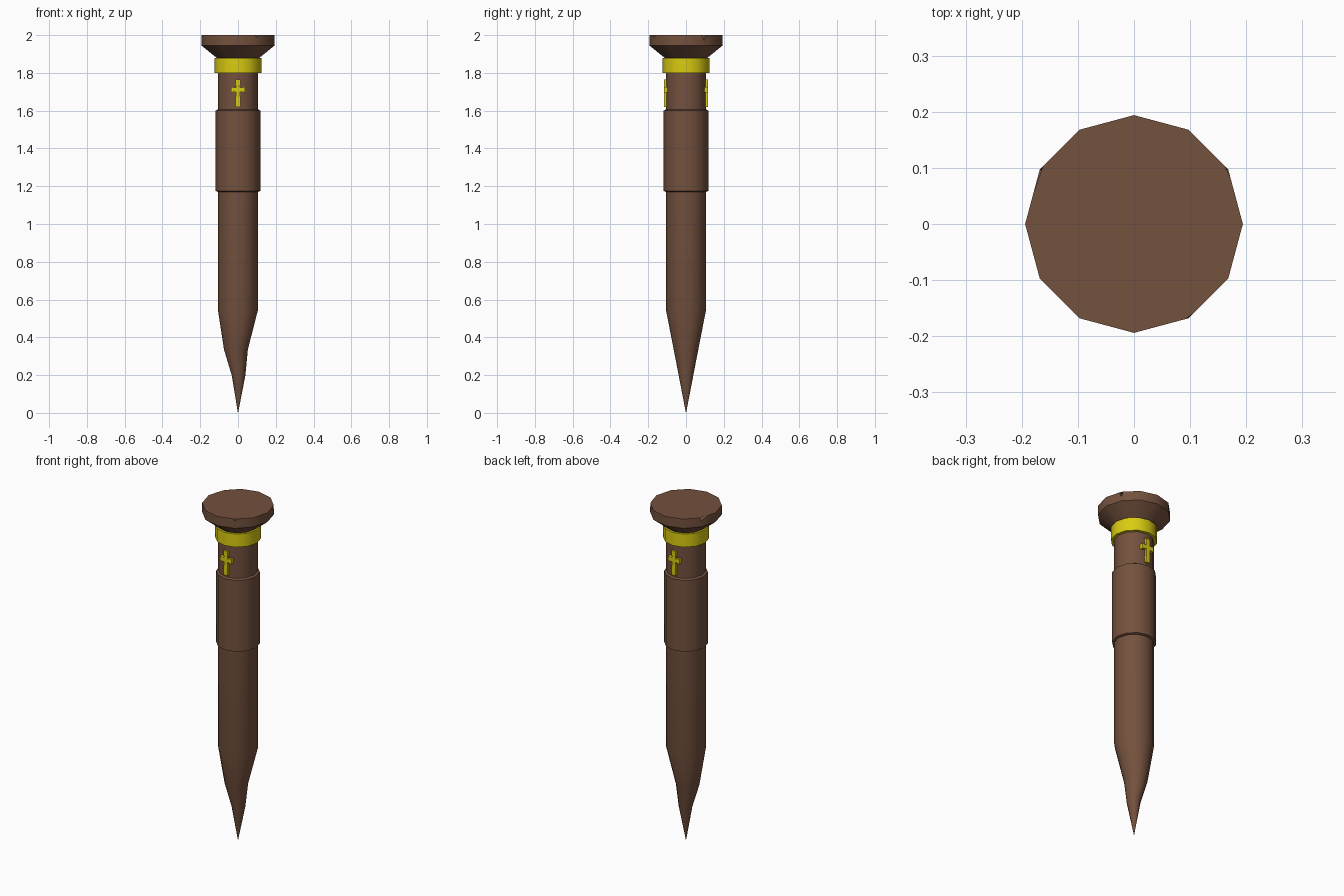
import bpy, bmesh, math
from mathutils import Vector

if "Cube" in bpy.data.objects:
    bpy.data.objects.remove(bpy.data.objects["Cube"])

SIDES = 12


def material(name, rgb):
    m = bpy.data.materials.new(name)
    m.diffuse_color = (*rgb, 1)
    m.use_nodes = True
    m.node_tree.nodes["Principled BSDF"].inputs["Base Color"].default_value = m.diffuse_color
    return m


WOOD = material("brown wood", (0.175, 0.083, 0.048))
GOLD = material("yellow gold", (0.70, 0.60, 0.006))


def finish(name, bm, mat, angle=40):
    bmesh.ops.recalc_face_normals(bm, faces=bm.faces)
    me = bpy.data.meshes.new(name)
    bm.to_mesh(me)
    bm.free()
    me.materials.append(mat)
    ob = bpy.data.objects.new(name, me)
    bpy.context.collection.objects.link(ob)
    bpy.ops.object.select_all(action='DESELECT')
    ob.select_set(True)
    bpy.context.view_layer.objects.active = ob
    bpy.ops.object.shade_smooth_by_angle(angle=math.radians(angle))
    return ob


def ring(bm, r, z, dx=0.0, sx=1.0):
    return [bm.verts.new((dx + sx * r * math.cos(2 * math.pi * i / SIDES),
                          r * math.sin(2 * math.pi * i / SIDES), z)) for i in range(SIDES)]


def bridge(bm, a, b):
    for i in range(len(a)):
        j = (i + 1) % len(a)
        bm.faces.new((a[i], a[j], b[j], b[i]))


def lathe(name, mat, profile):
    """Stack of rings (radius, z, x shift, x scale), capped at both ends; radius 0 is a tip."""
    bm = bmesh.new()
    rings = [ring(bm, *p) for p in profile]
    for a, b in zip(rings, rings[1:]):
        bridge(bm, a, b)
    bm.faces.new(rings[0])
    bm.faces.new(rings[-1])
    bmesh.ops.remove_doubles(bm, verts=bm.verts, dist=1e-5)
    return finish(name, bm, mat)


# Shaft with a slightly uneven carved point
lathe("shaft", WOOD, [(0.0005, 0), (0.039, 0.20, 0.003, 0.93), (0.065, 0.335, -0.011, 0.97),
                      (0.107, 0.55), (0.107, 1.89)])
# Thicker grip sleeve
lathe("grip", WOOD, [(0.107, 1.17), (0.118, 1.175), (0.118, 1.60), (0.107, 1.607)])
# Metal band below the head
lathe("band", GOLD, [(0.105, 1.80), (0.124, 1.80), (0.124, 1.878), (0.105, 1.878)])

# Head: flared disc whose rim is split at three corners
bm = bmesh.new()
neck = ring(bm, 0.107, 1.875)
low = ring(bm, 0.194, 1.945)
bm.faces.new(neck)
bridge(bm, neck, low)
# corner index: (inner tip, notch depth, gap before, gap after)
notches = {1: ((0.130, 0.077), 0.03, 0.015, 0.008),
           5: ((-0.085, 0.050), 0.018, 0.008, 0.045),
           10: ((0.080, -0.138), 0.012, 0.006, 0.012)}
corner = [Vector((v.co.x, v.co.y, 2.0)) for v in low]
top, start, end, mid = [], [], [], []
for i in range(SIDES):
    c = corner[i]
    if i in notches:
        tip, depth, before, after = notches[i]
        a = bm.verts.new(c + (corner[i - 1] - c).normalized() * before)
        b = bm.verts.new(c + (corner[(i + 1) % SIDES] - c).normalized() * after)
        t = bm.verts.new((*tip, 2.0))
        v = bm.verts.new(c - Vector((0, 0, depth)))
        bm.faces.new((a, v, t))
        bm.faces.new((v, b, t))
        top += [a, t, b]
        start.append([v, b])
        end.append([a, v])
    else:
        v = bm.verts.new(c)
        top.append(v)
        start.append([v])
        end.append([v])
for i in range(SIDES):
    j = (i + 1) % SIDES
    bm.faces.new([low[j], low[i]] + start[i] + end[j])
cap = bm.faces.new(top)
bmesh.ops.triangulate(bm, faces=[cap])
finish("head", bm, WOOD, 35)

# Crosses with flared arm ends, front and back
outline = [(0.011, 1.722), (0.038, 1.726), (0.038, 1.696), (0.011, 1.700), (0.014, 1.62)]
cross = [(0.014, 1.765)] + outline
cross += [(-x, z) for x, z in reversed(cross)]
for name, s in (("front_cross", -1), ("back_cross", 1)):
    bm = bmesh.new()
    inner = [bm.verts.new((x, s * 0.094, z)) for x, z in cross]
    outer = [bm.verts.new((x, s * 0.117, z)) for x, z in cross]
    bridge(bm, inner, outer)
    bm.faces.new(inner)
    bm.faces.new(outer)
    finish(name, bm, GOLD, 20)
